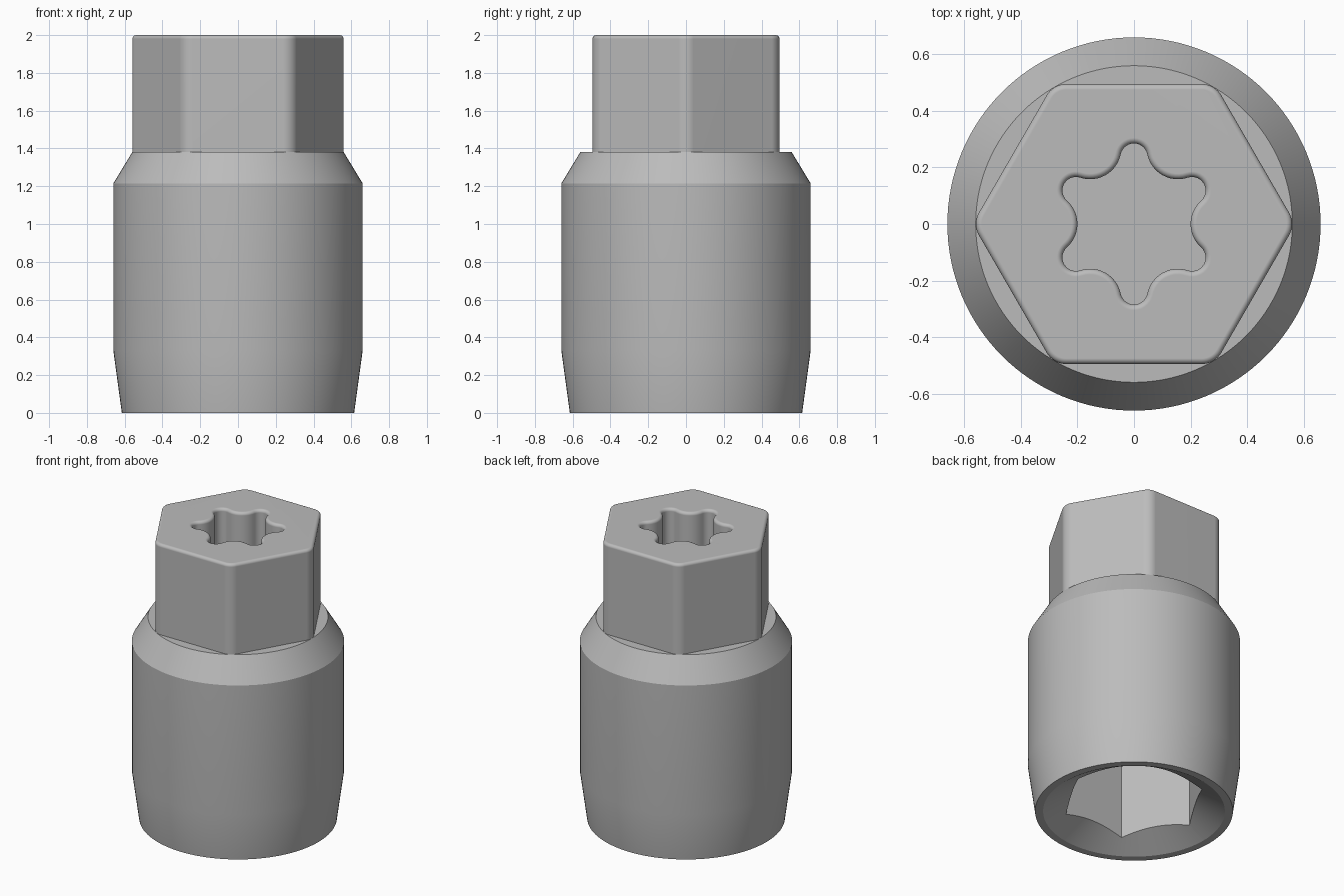
import bpy, bmesh, math
from mathutils import Vector

if "Cube" in bpy.data.objects:
    bpy.data.objects.remove(bpy.data.objects["Cube"])

steel = bpy.data.materials.new("satin grey steel")
steel.use_nodes = True
grey = (0.5, 0.5, 0.5, 1)
steel.diffuse_color = grey
steel.node_tree.nodes["Principled BSDF"].inputs["Base Color"].default_value = grey


def loft(name, layers):
    """Skin a stack of (outline, height) layers and cap both ends."""
    bm = bmesh.new()
    rings = [[bm.verts.new((p[0], p[1], z)) for p in outline] for outline, z in layers]
    for low, high in zip(rings, rings[1:]):
        for i in range(len(low)):
            j = (i + 1) % len(low)
            bm.faces.new((low[i], low[j], high[j], high[i]))
    bm.faces.new(rings[0][::-1])
    bm.faces.new(rings[-1])
    bmesh.ops.recalc_face_normals(bm, faces=bm.faces)
    mesh = bpy.data.meshes.new(name)
    bm.to_mesh(mesh)
    bm.free()
    mesh.materials.append(steel)
    obj = bpy.data.objects.new(name, mesh)
    bpy.context.collection.objects.link(obj)
    return obj


def arc(centre, radius, start, end, steps):
    angles = [start + (end - start) * i / steps for i in range(steps + 1)]
    return [Vector(centre) + radius * Vector((math.cos(a), math.sin(a))) for a in angles]


def circle(radius, sides=128):
    return arc((0, 0), radius, 0, math.tau * (1 - 1 / sides), sides - 1)


def polar(radius, angle):
    return Vector((radius * math.cos(angle), radius * math.sin(angle)))


STEP = math.radians(60)


def rounded_hexagon(inset):
    apothem, corner = 0.495, 0.08
    reach = (apothem - corner) / math.cos(STEP / 2)
    points = []
    for k in range(6):
        a = k * STEP
        points += arc(polar(reach, a), corner - inset, a - STEP / 2, a + STEP / 2, 8)
    return points


def star(grow):
    """Six round lobes joined by tangent hollows."""
    tip, root, lobe = 0.285, 0.2, 0.048
    d = tip - lobe
    c = math.cos(STEP / 2)
    # hollow radius that makes both arcs tangent
    hollow = (d * d + root * root - 2 * d * root * c - lobe * lobe) / (2 * (lobe + d * c - root))
    valley = polar(root + hollow, STEP / 2)
    turn = math.atan2(valley.y, valley.x - d)
    points = []
    for k in range(6):
        a = math.pi / 2 + k * STEP
        points += arc(polar(d, a), lobe + grow, a - turn, a + turn, 14)
        mid = a + STEP / 2
        swing = turn - STEP / 2
        points += arc(polar(root + hollow, mid), hollow - grow,
                      mid + math.pi + swing, mid + math.pi - swing, 12)[1:-1]
    return points


def cut(target, cutter):
    mod = target.modifiers.new("cut", "BOOLEAN")
    mod.operation = "DIFFERENCE"
    mod.solver = "EXACT"
    mod.object = cutter
    bpy.context.view_layer.objects.active = target
    bpy.ops.object.modifier_apply(modifier=mod.name)
    bpy.data.objects.remove(cutter)


def finish(obj):
    bpy.ops.object.select_all(action="DESELECT")
    obj.select_set(True)
    bpy.context.view_layer.objects.active = obj
    bpy.ops.object.shade_smooth_by_angle(angle=math.radians(26))
    weighted = obj.modifiers.new("even shading", "WEIGHTED_NORMAL")
    weighted.keep_sharp = True


# Round body with tapered foot and chamfered shoulder
body = loft("socket_body", [(circle(r), z) for r, z in
                            ((0.615, 0), (0.66, 0.33), (0.66, 1.215), (0.56, 1.38))])

# Hexagonal socket with conical lead-in
cut(body, loft("hex_cutter", [(circle(0.45, 6), -0.1), (circle(0.45, 6), 1.0)]))
cut(body, loft("lead_in_cutter", [(circle(0.652), -0.05), (circle(0.2), 0.211)]))
finish(body)

# Hexagonal head with rounded corners and top edge
FILLET = 0.02
bends = [math.pi / 2 * i / 5 for i in range(6)]
head = loft("hex_head", [(rounded_hexagon(0), 1.36)] + [
    (rounded_hexagon(FILLET * (1 - math.cos(b))), 2 - FILLET + FILLET * math.sin(b)) for b in bends])

# Star recess with a rounded mouth
recess = [(star(0), 1.55)]
recess += [(star(FILLET * (1 - math.cos(b))), 2 - FILLET + FILLET * math.sin(b)) for b in bends]
recess.append((star(FILLET), 2.05))
cut(head, loft("star_cutter", recess))
finish(head)
